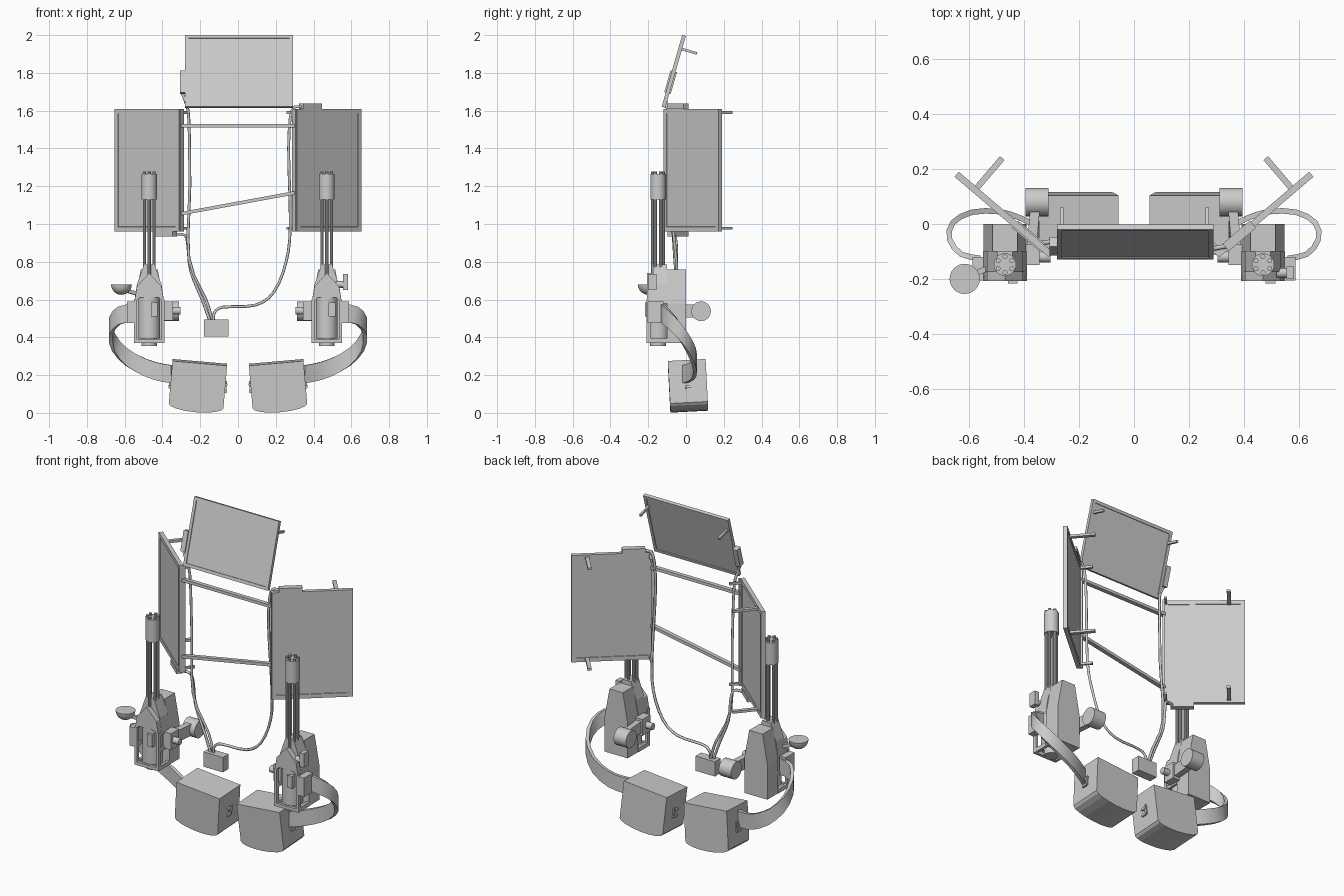
import bpy, bmesh, math
from mathutils import Matrix, Vector

if "Cube" in bpy.data.objects:
    bpy.data.objects.remove(bpy.data.objects["Cube"])

def T(x, y, z): return Matrix.Translation((x, y, z))
def R(deg, axis): return Matrix.Rotation(math.radians(deg), 4, axis)

def finish(name, bm, M=Matrix(), smooth=False):
    bmesh.ops.recalc_face_normals(bm, faces=bm.faces)
    me = bpy.data.meshes.new(name)
    bm.to_mesh(me); bm.free()
    ob = bpy.data.objects.new(name, me)
    bpy.context.collection.objects.link(ob)
    ob.matrix_world = M
    if smooth:
        bpy.ops.object.select_all(action='DESELECT')
        ob.select_set(True); bpy.context.view_layer.objects.active = ob
        bpy.ops.object.shade_smooth_by_angle(angle=math.radians(35))
    return ob

def box(name, size, loc=(0, 0, 0), M=Matrix()):
    bm = bmesh.new()
    bmesh.ops.create_cube(bm, size=1)
    bmesh.ops.scale(bm, vec=size, verts=bm.verts)
    return finish(name, bm, M @ T(*loc))

def span(name, x, y, z):
    """Box from min/max ranges."""
    return box(name, (abs(x[1]-x[0]), y[1]-y[0], z[1]-z[0]), (sum(x)/2, sum(y)/2, sum(z)/2))

def cyl(name, r, a, b, n=24, r2=None):
    a, b = Vector(a), Vector(b)
    bm = bmesh.new()
    bmesh.ops.create_cone(bm, cap_ends=True, segments=n, radius1=r, radius2=r if r2 is None else r2, depth=(b-a).length)
    return finish(name, bm, Matrix.Translation((a+b)/2) @ (b-a).to_track_quat('Z', 'Y').to_matrix().to_4x4(), True)

def bar(name, a, b, w, t):
    a, b = Vector(a), Vector(b)
    return box(name, (w, t, (b-a).length), M=Matrix.Translation((a+b)/2) @ (b-a).to_track_quat('Z', 'Y').to_matrix().to_4x4())

def prism(name, pts, y0, y1, M=Matrix()):
    """Extrude an x-z profile along y."""
    bm = bmesh.new()
    f = bm.faces.new([bm.verts.new((x, y0, z)) for x, z in pts])
    g = bmesh.ops.extrude_face_region(bm, geom=[f])
    bmesh.ops.translate(bm, vec=(0, y1-y0, 0), verts=[v for v in g['geom'] if isinstance(v, bmesh.types.BMVert)])
    return finish(name, bm, M)

def panel(name, w, h, t, M, border=0.035):
    """Slab with a shallow framed recess on both faces."""
    bm = bmesh.new()
    bmesh.ops.create_cube(bm, size=1)
    bmesh.ops.scale(bm, vec=(w, t, h), verts=bm.verts)
    bm.normal_update()
    for f in [f for f in bm.faces if abs(f.normal.y) > 0.9]:
        bmesh.ops.inset_region(bm, faces=[f], thickness=border, depth=0)
        bmesh.ops.inset_region(bm, faces=[f], thickness=0.001, depth=-0.004)
    return finish(name, bm, M)

def smooth_path(p, steps):
    p = [Vector(q) for q in p]
    e = [2*p[0]-p[1]] + p + [2*p[-1]-p[-2]]
    out = []
    for i in range(1, len(e)-2):
        for k in range(steps):
            t = k/steps
            a, b, c, d = e[i-1:i+3]
            out.append(0.5*(2*b + (c-a)*t + (2*a-5*b+4*c-d)*t*t + (3*b-a-3*c+d)*t**3))
    return out + [p[-1]]

def cable(name, pts, r=0.008):
    cu = bpy.data.curves.new(name, 'CURVE')
    cu.dimensions = '3D'; cu.bevel_depth = r; cu.bevel_resolution = 1; cu.use_fill_caps = True
    path = smooth_path(pts, 3)
    s = cu.splines.new('POLY'); s.points.add(len(path)-1)
    for q, v in zip(s.points, path): q.co = (*v, 1)
    ob = bpy.data.objects.new(name, cu)
    bpy.context.collection.objects.link(ob)
    bpy.ops.object.select_all(action='DESELECT')
    ob.select_set(True); bpy.context.view_layer.objects.active = ob
    bpy.ops.object.convert(target='MESH')

def ribbon(name, pts, width, thick):
    """Band with upright width that follows a path."""
    path = smooth_path(pts, 2)
    bm = bmesh.new(); rings = []
    for i, p in enumerate(path):
        t = path[min(i+1, len(path)-1)] - path[max(i-1, 0)]
        n = Vector((-t.y, t.x, 0)).normalized() * thick/2
        u = Vector((0, 0, width/2))
        rings.append([bm.verts.new(p+a) for a in (n+u, n-u, -n-u, -n+u)])
    for a, b in zip(rings, rings[1:]):
        for k in range(4):
            bm.faces.new((a[k], a[(k+1) % 4], b[(k+1) % 4], b[k]))
    bm.faces.new(rings[0]); bm.faces.new(rings[-1])
    finish(name, bm, smooth=True)

# Top panel with its brackets and cable socket
M = T(0.005, -0.065, 1.808) @ R(-16, 'X')
panel("top_panel", 0.57, 0.395, 0.02, M, 0.025)
for x in (-0.268, 0.262):
    box("top_panel_bracket", (0.012, 0.085, 0.014), (x, 0.05, 0.125), M)
box("top_panel_socket", (0.03, 0.035, 0.12), (-0.298, 0, -0.06), M)

# Side panels with brackets and sockets
for s in (-1, 1):
    M = T(s*0.475, 0.035, 1.285) @ R(s*40.5, 'Z')
    panel("side_panel", 0.45, 0.65, 0.024, M)
    for z in (-0.307, 0.305):
        box("outer_bracket", (0.022, 0.145, 0.014), (s*0.137, 0.08, z), M)
        box("inner_bracket", (0.014, 0.07, 0.014), (-s*0.212, 0.045, z), M)
    box("hinge_rail", (0.014, 0.03, 0.65), (-s*0.222, 0.008, 0), M)
    box("side_socket", (0.13, 0.035, 0.028), (-s*0.12, 0, s*0.338), M)

# Cross bars
bar("upper_cross_bar", (-0.3, -0.1, 1.52), (0.3, -0.1, 1.52), 0.025, 0.018)
bar("lower_cross_bar", (-0.3, -0.1, 1.055), (0.3, -0.1, 1.165), 0.025, 0.018)

# Junction box and cables
span("junction_box", (-0.18, -0.05), (-0.075, -0.02), (0.405, 0.495))
cable("left_panel_cable", [(-0.34, -0.07, 0.945), (-0.28, -0.06, 0.94), (-0.265, -0.05, 0.88), (-0.25, -0.05, 0.75), (-0.19, -0.05, 0.6), (-0.15, -0.05, 0.49)])
cable("top_panel_cable", [(-0.295, -0.1, 1.69), (-0.275, -0.105, 1.64), (-0.26, -0.09, 1.55), (-0.255, -0.08, 1.2), (-0.26, -0.06, 0.82), (-0.17, -0.04, 0.6), (-0.135, -0.045, 0.49)])
cable("right_panel_cable", [(0.34, -0.08, 1.62), (0.285, -0.09, 1.6), (0.268, -0.09, 1.4), (0.277, -0.07, 1.0), (0.255, -0.05, 0.8), (0.19, -0.05, 0.64), (0.09, -0.05, 0.57), (-0.08, -0.05, 0.56), (-0.125, -0.05, 0.53), (-0.13, -0.05, 0.49)])

for s in (-1, 1):
    cx, cy = s*0.47, -0.148
    # Housing: rear block, peaked cap, open front cage
    hexa = [(-0.078, 0.37), (0.078, 0.37), (0.078, 0.58), (0.045, 0.76), (-0.045, 0.76), (-0.078, 0.58)]
    prism("rear_housing", hexa, -0.1, 0.0, T(cx, 0, 0))
    cap = [(-0.08, 0.58), (-0.055, 0.62), (0.055, 0.62), (0.08, 0.58), (0.065, 0.68), (0.028, 0.785), (-0.028, 0.785), (-0.065, 0.68)]
    prism("housing_cap", cap, -0.175, -0.1, T(cx, 0, 0))
    prism("cap_front", [(-0.08, 0.58), (-0.05, 0.61), (0.05, 0.61), (0.08, 0.58), (0.065, 0.67), (0, 0.74), (-0.065, 0.67)], -0.207, -0.175, T(cx, 0, 0))
    for k in (-1, 1):
        x = cx + k*0.073
        span("cage_post", (x-0.008, x+0.008), (-0.208, -0.185), (0.37, 0.6))
        span("cage_rail", (x-0.008, x+0.008), (-0.208, -0.1), (0.37, 0.395))
        span("cage_mid_rail", (x-0.006, x+0.006), (-0.2, -0.1), (0.48, 0.5))
    span("cage_front_rail", (cx-0.08, cx+0.08), (-0.208, -0.19), (0.37, 0.39))
    # Rotary motor
    cyl("motor", 0.058, (cx, cy, 0.395), (cx, cy, 0.61))
    cyl("motor_base", 0.042, (cx, cy, 0.355), (cx, cy, 0.395))
    span("motor_switch", (cx+0.01, cx+0.045), (-0.217, -0.19), (0.51, 0.585))
    # Barrel cluster and muzzle clamp
    for i in range(6):
        a = math.radians(30+60*i)
        x, y = cx+0.029*math.cos(a), cy+0.029*math.sin(a)
        cyl("barrel", 0.009, (x, y, 0.62), (x, y, 1.278), 10)
    cyl("muzzle_clamp", 0.041, (cx, cy, 1.13), (cx, cy, 1.265))
    # Inner grip arm and drum
    bar("grip_arm", (s*0.375, -0.1, 0.54), (s*0.36, 0.06, 0.54), 0.035, 0.07)
    span("grip_mount", (s*0.345, s*0.395), (-0.15, -0.075), (0.49, 0.59))
    cyl("grip_drum", 0.052, (s*0.312, 0.08, 0.538), (s*0.395, 0.08, 0.538))
    cyl("grip_knob", 0.02, (s*0.305, -0.12, 0.54), (s*0.35, -0.12, 0.54), 12)
    # Feed port and feed belt
    span("feed_port", (s*0.545, s*0.588), (-0.205, -0.12), (0.475, 0.59))
    ribbon("feed_belt", [(s*x, y, z) for x, y, z in (
        (0.56, -0.125, 0.53), (0.63, -0.11, 0.515), (0.672, -0.055, 0.46), (0.66, 0.005, 0.375),
        (0.59, 0.043, 0.295), (0.49, 0.045, 0.24), (0.41, 0.02, 0.215), (0.35, -0.01, 0.205))], 0.095, 0.02)
    # Ammunition box with curved underside
    M = T(s*0.212, 0.01, 0.15) @ R(s*-5, 'Y') @ R(3, 'X')
    arc = [(0.145*math.cos(a), -0.108-0.034*math.sin(a)) for a in [math.pi*i/8 for i in range(9)]]
    prism("ammo_box", [(0.145, 0.118)] + arc + [(-0.145, 0.118)], -0.1, 0.1, M)
    for k in (-1, 1):
        for z in (-0.025, 0.012):
            box("ammo_latch", (0.012, 0.035, 0.014), (k*0.149, 0, z), M)
        box("ammo_latch_plate", (0.008, 0.014, 0.06), (k*0.148, 0.015, 0), M)

# Bowl on the left housing
bm = bmesh.new()
bmesh.ops.create_uvsphere(bm, u_segments=24, v_segments=12, radius=0.055)
bmesh.ops.bisect_plane(bm, geom=bm.verts[:]+bm.edges[:]+bm.faces[:], plane_co=(0, 0, 0), plane_no=(0, 0, 1), clear_outer=True)
bmesh.ops.holes_fill(bm, edges=[e for e in bm.edges if e.is_boundary])
finish("side_bowl", bm, T(-0.617, -0.2, 0.68), True)
bar("bowl_arm", (-0.6, -0.19, 0.65), (-0.53, -0.16, 0.63), 0.02, 0.02)

# Sight on the right housing
span("side_sight", (0.555, 0.583), (-0.2, -0.155), (0.65, 0.735))
cyl("sight_pivot", 0.018, (0.52, -0.178, 0.68), (0.56, -0.178, 0.68), 12)
